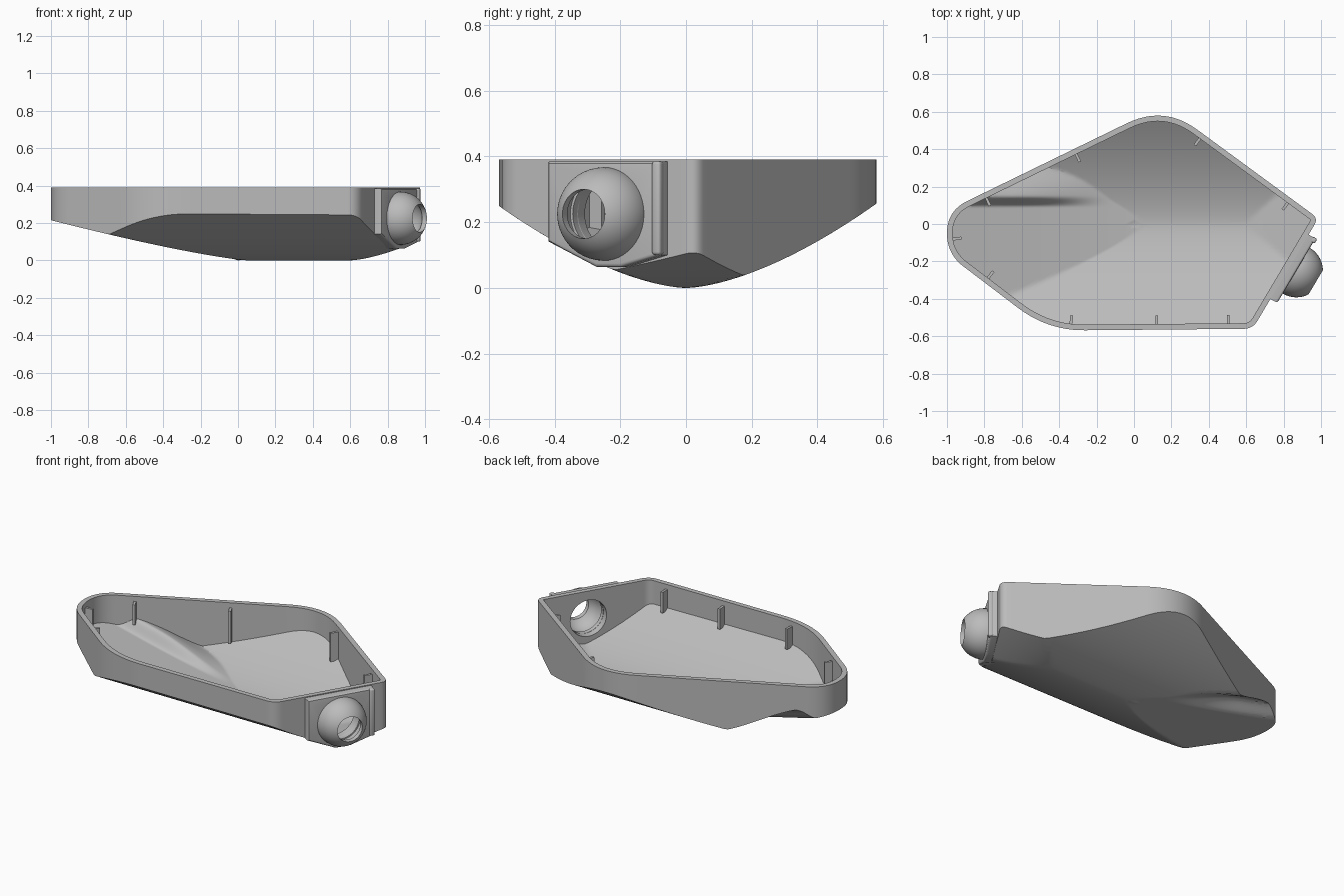
import bpy, bmesh, math
from mathutils import Vector, Matrix

if "Cube" in bpy.data.objects:
    bpy.data.objects.remove(bpy.data.objects["Cube"])

grey = bpy.data.materials.new("plain grey")
grey.use_nodes = True
COLOUR = (0.5, 0.5, 0.5, 1)
grey.diffuse_color = COLOUR
grey.node_tree.nodes["Principled BSDF"].inputs["Base Color"].default_value = COLOUR

TOP, WALL, FLOOR = 0.39, 0.03, 0.025


def finish(name, bm, angle=30):
    bmesh.ops.recalc_face_normals(bm, faces=bm.faces)
    mesh = bpy.data.meshes.new(name)
    bm.to_mesh(mesh)
    bm.free()
    mesh.materials.append(grey)
    obj = bpy.data.objects.new(name, mesh)
    bpy.context.collection.objects.link(obj)
    smooth(obj, angle)
    return obj


def smooth(obj, angle):
    bpy.ops.object.select_all(action='DESELECT')
    obj.select_set(True)
    bpy.context.view_layer.objects.active = obj
    bpy.ops.object.shade_smooth_by_angle(angle=math.radians(angle))


def ease(t):
    t = min(max(t, 0), 1)
    return t * t * (3 - 2 * t)


# Underside height: two crossed curved profiles, plus a tapering scoop
def underside(x, y):
    along = 0.215 * (max(0.05 - x, 0) / 1.05) ** 1.25 + 0.11 * (max(x - 0.6, 0) / 0.38) ** 1.5
    across = 0.25 * (abs(y) / 0.57) ** 1.6
    scoop = ease((y - 0.09) / 0.06) * ease((0.34 - y) / 0.2) * ease((-0.1 - x) / 0.55)
    return max(along + 0.07 * scoop, across)


# Plan outline: corners with the length trimmed for rounding
CORNERS = [(-1, 0.07, 0.12), (0.16, 0.635, 0.22), (0.985, 0.03, 0.04),
           (0.635, -0.56, 0.05), (-0.46, -0.57, 0.2), (-1, -0.16, 0.11)]


def outline():
    raw = []
    for i, (x, y, cut) in enumerate(CORNERS):
        p = Vector((x, y))
        a = Vector(CORNERS[i - 1][:2])
        b = Vector(CORNERS[(i + 1) % len(CORNERS)][:2])
        s, e = p + (a - p).normalized() * cut, p + (b - p).normalized() * cut
        for k in range(13):
            t = k / 12
            raw.append(s * (1 - t) ** 2 + p * 2 * t * (1 - t) + e * t * t)
    pts = []
    for a, b in zip(raw, raw[1:] + raw[:1]):
        n = max(1, round((b - a).length / 0.02))
        pts += [a.lerp(b, k / n) for k in range(n)]
    return pts


def inset(pts, d):
    out = []
    for i, p in enumerate(pts):
        t = (pts[(i + 1) % len(pts)] - pts[i - 1]).normalized()
        out.append(p + Vector((t.y, -t.x)) * d)
    return out


outer = outline()
inner = inset(outer, WALL)

# Open shell: lofted rings over the underside, up the wall, over the rim, down to the floor
bm = bmesh.new()
RINGS = 40
hub = Vector((0.0, 0.0))
loops = []
for k in range(1, RINGS + 1):
    ring = [hub.lerp(p, k / RINGS) for p in outer]
    loops.append([(p.x, p.y, underside(p.x, p.y)) for p in ring])
loops.append([(p.x, p.y, TOP) for p in outer])
loops.append([(p.x, p.y, TOP) for p in inner])
for k in range(RINGS, 0, -1):
    ring = [hub.lerp(p, k / RINGS) for p in inner]
    loops.append([(p.x, p.y, underside(p.x, p.y) + FLOOR) for p in ring])
rows = [[bm.verts.new(c) for c in loop] for loop in loops]
N = len(outer)
for r, s in zip(rows, rows[1:]):
    for i in range(N):
        j = (i + 1) % N
        bm.faces.new((r[i], r[j], s[j], s[i]))
for row, z in ((rows[0], 0), (rows[-1], FLOOR)):
    mid = bm.verts.new((0, 0, z))
    for i in range(N):
        bm.faces.new((mid, row[i], row[(i + 1) % N]))
shell = finish("shell_tray", bm)

# Local frame of the outlet: X along the wall, Y up, Z pointing out
out_dir = Vector((0.86, -0.51, 0)).normalized()
side = Vector((-out_dir.y, out_dir.x, 0))
frame = Matrix((side, Vector((0, 0, 1)), out_dir)).transposed().to_4x4()
frame.translation = Vector((0.868, -0.25, 0.225))

# Mounting plate with a pointed lower edge
PLATE = [(-0.2, 0.16), (0.2, 0.16), (0.2, -0.125), (0.06, -0.162), (-0.03, -0.162), (-0.2, -0.085)]
bm = bmesh.new()
face = bm.faces.new([bm.verts.new((u, v, -0.065)) for u, v in PLATE])
ext = bmesh.ops.extrude_face_region(bm, geom=[face])
top = [v for v in ext["geom"] if isinstance(v, bmesh.types.BMVert)]
bmesh.ops.translate(bm, verts=top, vec=(0, 0, 0.065))
rim = [e for e in bm.edges if all(v in top for v in e.verts)]
bmesh.ops.bevel(bm, geom=rim, offset=0.012, segments=3, affect='EDGES', profile=0.5)
bmesh.ops.transform(bm, matrix=frame, verts=bm.verts)
plate = finish("outlet_plate", bm)

# Raised strip on the plate's edge
bm = bmesh.new()
bmesh.ops.create_cube(bm, size=1)
bmesh.ops.scale(bm, vec=(0.03, 0.285, 0.03), verts=bm.verts)
bmesh.ops.bevel(bm, geom=bm.edges[:], offset=0.009, segments=3, affect='EDGES', profile=0.5)
bmesh.ops.translate(bm, vec=(0.188, 0.018, -0.005), verts=bm.verts)
bmesh.ops.transform(bm, matrix=frame, verts=bm.verts)
finish("plate_edge_strip", bm)

# Bore through the wall and plate
bm = bmesh.new()
bmesh.ops.create_cone(bm, cap_ends=True, segments=48, radius1=0.11, radius2=0.11, depth=0.24)
bmesh.ops.translate(bm, vec=(0, 0, -0.03), verts=bm.verts)
bmesh.ops.transform(bm, matrix=frame, verts=bm.verts)
cutter = finish("bore_cutter", bm)
cutter.hide_render = True
for obj in (shell, plate):
    mod = obj.modifiers.new("bore", 'BOOLEAN')
    mod.operation, mod.solver, mod.object = 'DIFFERENCE', 'EXACT', cutter
    bpy.context.view_layer.objects.active = obj
    bpy.ops.object.modifier_apply(modifier=mod.name)
    smooth(obj, 30)
bpy.data.objects.remove(cutter)

# Hollow ball socket, turned around the outlet axis
HOLE = 0.075


def arc(radius, steps=14):
    end = math.asin(HOLE / radius)
    return [(radius * math.sin(a), radius * math.cos(a))
            for a in (math.pi / 2 + (end - math.pi / 2) * k / steps for k in range(steps + 1))]


profile = [(0.14, -0.03)] + arc(0.142) + arc(0.118)[::-1] + [(0.109, -0.03)]
bm = bmesh.new()
SEG = 48
rows = [[bm.verts.new((r * math.cos(a), r * math.sin(a), h))
         for a in (math.tau * k / SEG for k in range(SEG))] for r, h in profile]
for r, s in zip(rows, rows[1:] + rows[:1]):
    for i in range(SEG):
        j = (i + 1) % SEG
        bm.faces.new((r[i], r[j], s[j], s[i]))
bmesh.ops.transform(bm, matrix=frame, verts=bm.verts)
finish("ball_socket", bm)

# Small upright ribs around the inner wall
RIBS = [(-0.34, -0.51), (0.12, -0.52), (0.51, -0.52), (-0.78, -0.28), (-0.96, -0.085),
        (-0.79, 0.14), (-0.31, 0.37), (0.36, 0.465), (0.82, 0.11)]
for n, xy in enumerate(RIBS):
    i = min(range(N), key=lambda k: (inner[k] - Vector(xy)).length)
    inward = (inner[i] - outer[i]).normalized()
    centre = inner[i] + inward * 0.018
    tip = inner[i] + inward * 0.045
    low = max(0.15, underside(inner[i].x, inner[i].y), underside(tip.x, tip.y)) + 0.01
    bm = bmesh.new()
    bmesh.ops.create_cube(bm, size=1)
    bmesh.ops.scale(bm, vec=(0.055, 0.015, 0.36 - low), verts=bm.verts)
    turn = Matrix.Rotation(math.atan2(inward.y, inward.x), 4, 'Z')
    place = Matrix.Translation((centre.x, centre.y, (0.36 + low) / 2))
    bmesh.ops.transform(bm, matrix=place @ turn, verts=bm.verts)
    finish(f"wall_rib_{n + 1}", bm)
